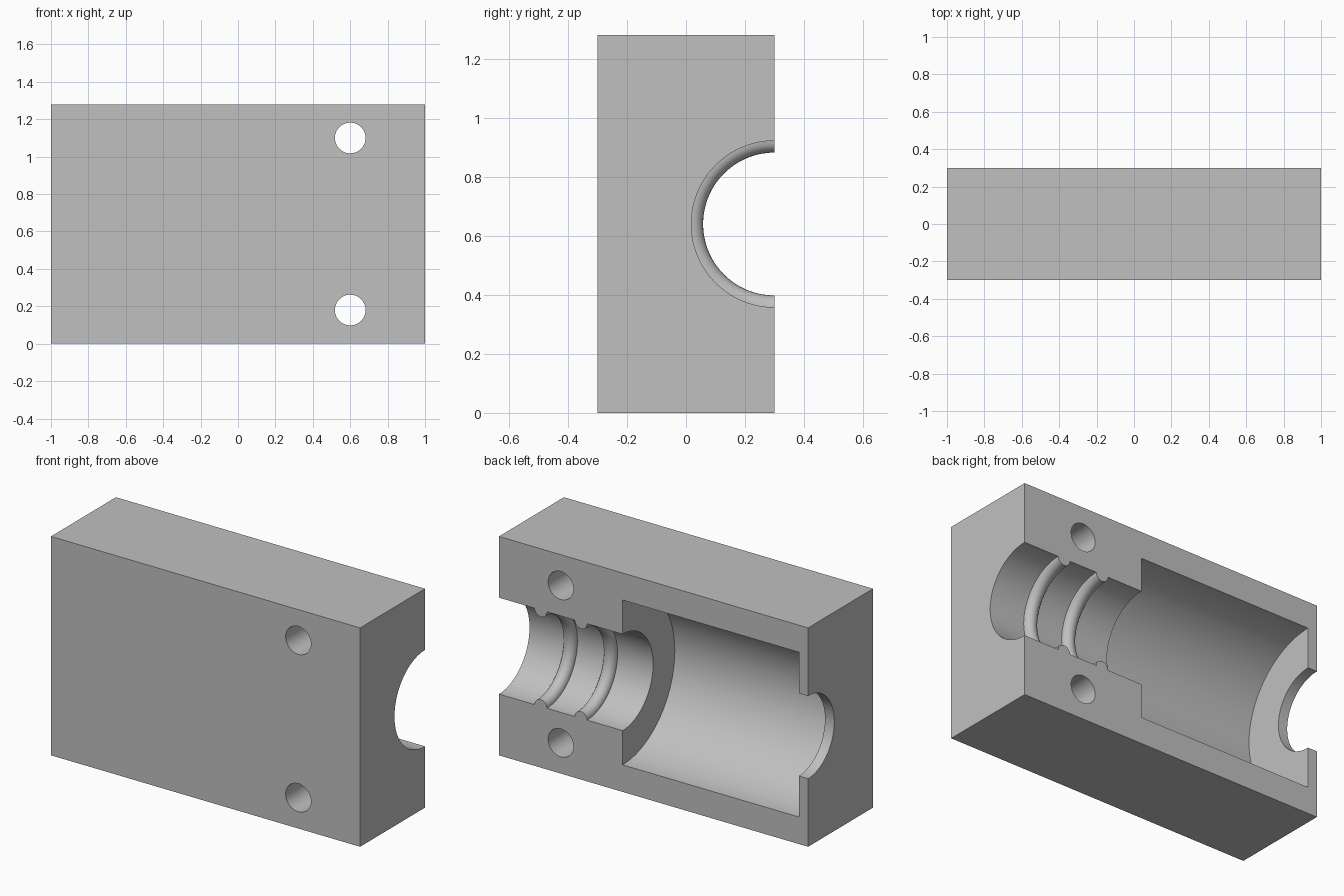
import bpy, bmesh
from math import pi, sin, cos
from mathutils import Matrix, Vector

if "Cube" in bpy.data.objects:
    bpy.data.objects.remove(bpy.data.objects["Cube"], do_unlink=True)

WIDTH, DEPTH, HEIGHT = 2.0, 0.6, 1.28
AXIS = Vector((0, DEPTH / 2, HEIGHT / 2))
BORE, CHAMBER, OPENING, RIDGE = 0.282, 0.482, 0.242, 0.04
STEP_X, WALL_X = 0.2, -0.94

grey = bpy.data.materials.new("plain grey")
grey.use_nodes = True
colour = (0.53, 0.53, 0.53, 1)
grey.diffuse_color = colour
grey.node_tree.nodes["Principled BSDF"].inputs["Base Color"].default_value = colour


def make_object(name, bm):
    bmesh.ops.recalc_face_normals(bm, faces=bm.faces)
    mesh = bpy.data.meshes.new(name)
    bm.to_mesh(mesh)
    bm.free()
    mesh.materials.append(grey)
    obj = bpy.data.objects.new(name, mesh)
    bpy.context.collection.objects.link(obj)
    return obj


def cut(target, cutter):
    cutter.hide_render = True
    mod = target.modifiers.new("cut", "BOOLEAN")
    mod.operation = "DIFFERENCE"
    mod.solver = "EXACT"
    mod.object = cutter
    bpy.context.view_layer.objects.active = target
    bpy.ops.object.modifier_apply(modifier=mod.name)
    bpy.data.objects.remove(cutter, do_unlink=True)


def ridge(x):
    # Half-round rib standing proud of the bore wall
    return [(x + RIDGE * cos(t * pi / 12), BORE - RIDGE * sin(t * pi / 12)) for t in range(13)]


# Block
bm = bmesh.new()
bmesh.ops.create_cube(bm, size=1, matrix=Matrix.Translation((0, 0, HEIGHT / 2))
                      @ Matrix.Diagonal((WIDTH, DEPTH, HEIGHT, 1)))
block = make_object("half_housing_block", bm)

# Stepped bore: ribbed neck, wide chamber and end opening, turned about x
profile = [(1.1, 0), (1.1, BORE), *ridge(0.73), *ridge(0.47),
           (STEP_X, BORE), (STEP_X, CHAMBER), (WALL_X, CHAMBER),
           (WALL_X, OPENING), (-1.1, OPENING), (-1.1, 0)]
SEGMENTS = 128
bm = bmesh.new()
turn = Matrix.Rotation(pi / SEGMENTS, 3, "X")
verts = [bm.verts.new(AXIS + turn @ Vector((x, 0, r))) for x, r in profile]
edges = [bm.edges.new(pair) for pair in zip(verts, verts[1:])]
bmesh.ops.spin(bm, geom=verts + edges, cent=AXIS, axis=(1, 0, 0),
               angle=2 * pi, steps=SEGMENTS, use_duplicate=False)
bmesh.ops.remove_doubles(bm, verts=bm.verts, dist=0.0001)
cut(block, make_object("bore_cutter", bm))

# Two bolt holes through the block
for side in (-1, 1):
    bm = bmesh.new()
    place = Matrix.Translation((0.6, 0, HEIGHT / 2 + side * 0.46)) @ Matrix.Rotation(pi / 2, 4, "X")
    bmesh.ops.create_cone(bm, cap_ends=True, segments=64, radius1=0.082,
                          radius2=0.082, depth=1, matrix=place)
    cut(block, make_object("bolt_hole_cutter", bm))

# Smooth the round walls, keep the machined edges sharp
bpy.ops.object.select_all(action="DESELECT")
block.select_set(True)
bpy.context.view_layer.objects.active = block
bpy.ops.object.shade_smooth_by_angle(angle=pi / 6)
